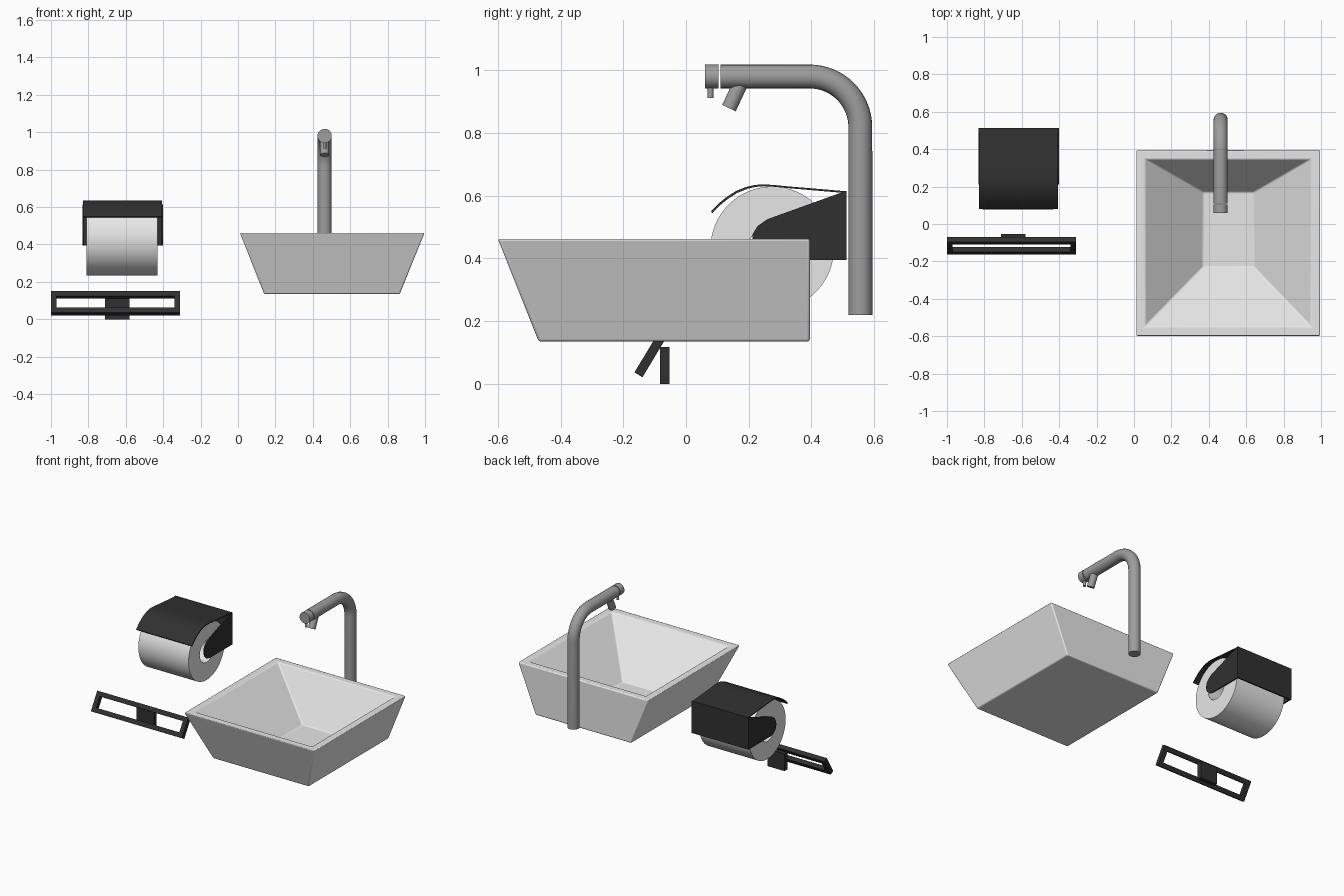
import bpy, bmesh, math
from mathutils import Matrix, Vector

if "Cube" in bpy.data.objects:
    bpy.data.objects.remove(bpy.data.objects["Cube"], do_unlink=True)


def material(name, value, rough=0.5):
    m = bpy.data.materials.new(name)
    m.use_nodes = True
    colour = (value, value, value, 1)
    m.diffuse_color = colour
    node = m.node_tree.nodes["Principled BSDF"]
    node.inputs["Base Color"].default_value = colour
    node.inputs["Roughness"].default_value = rough
    return m


CERAMIC = material("white ceramic", 0.8)
PAPER = material("white paper", 0.8)
METAL = material("grey metal", 0.34)
BLACK = material("matt black", 0.03)


def smooth(obj, angle=35):
    bpy.ops.object.select_all(action="DESELECT")
    obj.select_set(True)
    bpy.context.view_layer.objects.active = obj
    bpy.ops.object.shade_smooth_by_angle(angle=math.radians(angle))


def finish(name, bm, mat):
    bmesh.ops.recalc_face_normals(bm, faces=bm.faces)
    mesh = bpy.data.meshes.new(name)
    bm.to_mesh(mesh)
    bm.free()
    mesh.materials.append(mat)
    obj = bpy.data.objects.new(name, mesh)
    bpy.context.collection.objects.link(obj)
    return obj


def bevel(obj, width, segments=2):
    mod = obj.modifiers.new("soft edges", "BEVEL")
    mod.width = width
    mod.segments = segments
    mod.limit_method = "ANGLE"
    mod.angle_limit = math.radians(15)


def box(name, x, y, z, mat):
    """Box from (low, high) ranges."""
    bm = bmesh.new()
    bmesh.ops.create_cube(bm, size=1)
    for v in bm.verts:
        v.co = [r[0] if c < 0 else r[1] for c, r in zip(v.co, (x, y, z))]
    return finish(name, bm, mat)


def sheet(name, profile, x0, x1, mat):
    """Side profile of (y, z) points extruded along x."""
    bm = bmesh.new()
    face = bm.faces.new([bm.verts.new((x0, y, z)) for y, z in profile])
    new = bmesh.ops.extrude_face_region(bm, geom=[face])["geom"]
    verts = [g for g in new if isinstance(g, bmesh.types.BMVert)]
    bmesh.ops.translate(bm, verts=verts, vec=(x1 - x0, 0, 0))
    return finish(name, bm, mat)


def rod(name, start, end, radius, mat, sides=32):
    a, b = Vector(start), Vector(end)
    turn = (b - a).to_track_quat("Z", "Y").to_matrix().to_4x4()
    bm = bmesh.new()
    bmesh.ops.create_cone(bm, cap_ends=True, segments=sides, radius1=radius, radius2=radius,
                          depth=(b - a).length, matrix=Matrix.Translation((a + b) / 2) @ turn)
    obj = finish(name, bm, mat)
    smooth(obj)
    return obj


# Basin: rectangular loops from the underside, over the rim, down to the floor
bm = bmesh.new()
loops = []
for x0, x1, y0, y1, z in [(0.14, 0.865, -0.47, 0.395, 0.135),
                          (0.01, 0.997, -0.60, 0.395, 0.462),
                          (0.058, 0.948, -0.55, 0.347, 0.462),
                          (0.37, 0.64, -0.23, 0.17, 0.18)]:
    loops.append([bm.verts.new((x, y, z)) for x, y in ((x0, y0), (x1, y0), (x1, y1), (x0, y1))])
for low, high in zip(loops, loops[1:]):
    for i in range(4):
        j = (i + 1) % 4
        bm.faces.new((low[i], low[j], high[j], high[i]))
bm.faces.new(loops[0])
bm.faces.new(loops[-1])
basin = finish("basin", bm, CERAMIC)
bevel(basin, 0.007, 3)
smooth(basin)

# Tap: upright pipe bending into a horizontal arm
TAP_X, TAP_Z, PIPE_Y, BEND, R = 0.463, 0.98, 0.556, 0.162, 0.038
path = [(PIPE_Y, 0.22)]
for i in range(17):
    a = math.pi / 2 * i / 16
    path.append((PIPE_Y - BEND + BEND * math.cos(a), TAP_Z - BEND + BEND * math.sin(a)))
path.append((0.11, TAP_Z))
curve = bpy.data.curves.new("tap_pipe", "CURVE")
curve.dimensions = "3D"
curve.bevel_depth = R
curve.bevel_resolution = 8
curve.use_fill_caps = True
spline = curve.splines.new("POLY")
spline.points.add(len(path) - 1)
for p, (y, z) in zip(spline.points, path):
    p.co = (TAP_X, y, z, 1)
curve.materials.append(METAL)
pipe = bpy.data.objects.new("tap_pipe", curve)
bpy.context.collection.objects.link(pipe)
bpy.ops.object.select_all(action="DESELECT")
pipe.select_set(True)
bpy.context.view_layer.objects.active = pipe
bpy.ops.object.convert(target="MESH")
smooth(bpy.context.view_layer.objects.active)

# Tap handle, its pin and the angled spout
rod("tap_handle", (TAP_X, 0.06, TAP_Z), (TAP_X, 0.104, TAP_Z), R, METAL)
rod("tap_handle_pin", (TAP_X, 0.078, 0.912), (TAP_X, 0.078, 0.96), 0.009, METAL, 16)
rod("tap_spout", (TAP_X, 0.137, 0.879), (TAP_X, 0.178, 0.967), 0.024, METAL)

# Paper roll with a hollow core
bm = bmesh.new()
AXIS = Vector((-0.62, 0.275, 0.432))
HALF = 0.19
SIDES = 64
rings = []
for radius, dx in ((0.197, -HALF), (0.197, HALF), (0.075, HALF), (0.075, -HALF)):
    ring = []
    for i in range(SIDES):
        a = 2 * math.pi * i / SIDES
        ring.append(bm.verts.new(AXIS + Vector((dx, radius * math.cos(a), radius * math.sin(a)))))
    rings.append(ring)
for k in range(4):
    a, b = rings[k], rings[(k + 1) % 4]
    for i in range(SIDES):
        j = (i + 1) % SIDES
        bm.faces.new((a[i], a[j], b[j], b[i]))
smooth(finish("paper_roll", bm, PAPER))

# Holder: back plate, two tongue-shaped side plates and a curved lid
X0, X1, T = -0.832, -0.402, 0.008
box("holder_back", (X0, X1), (0.502, 0.512), (0.395, 0.615), BLACK)
tongue = [(0.51, 0.615), (0.51, 0.395), (0.27, 0.395), (0.24, 0.402), (0.219, 0.422),
          (0.21, 0.45), (0.213, 0.478), (0.228, 0.503), (0.26, 0.525)]
sheet("holder_right_side", tongue, X0, X0 + T, BLACK)
sheet("holder_left_side", tongue, X1 - T, X1, BLACK)
lid = [(0.08, 0.55), (0.103, 0.574), (0.13, 0.596), (0.16, 0.615), (0.193, 0.628),
       (0.22, 0.634), (0.245, 0.636), (0.28, 0.634), (0.32, 0.63), (0.51, 0.614)]
under = [(y + 0.004, z - 0.006) for y, z in reversed(lid[:-1])]
smooth(sheet("holder_lid", lid + [(0.51, 0.608)] + under, X0 + 0.004, X1 - 0.004, BLACK))

# Shelf rail: slotted frame leaning forward from a wall plate
box("rail_wall_plate", (-0.71, -0.58), (-0.083, -0.053), (0, 0.118), BLACK)
bm = bmesh.new()
LENGTH, HEIGHT, DEPTH, BAR = 0.69, 0.134, 0.03, 0.03
for w, h, x, z in [(LENGTH, BAR, 0, (HEIGHT - BAR) / 2),
                   (LENGTH, BAR, 0, (BAR - HEIGHT) / 2),
                   (BAR, HEIGHT - 2 * BAR, (LENGTH - BAR) / 2, 0),
                   (BAR, HEIGHT - 2 * BAR, (BAR - LENGTH) / 2, 0)]:
    bmesh.ops.create_cube(bm, size=1, matrix=Matrix.Translation((x, 0, z))
                          @ Matrix.Diagonal((w, DEPTH, h, 1)))
frame = finish("rail_frame", bm, BLACK)
frame.location = (-0.655, -0.117, 0.086)
frame.rotation_euler.x = math.radians(-31)
